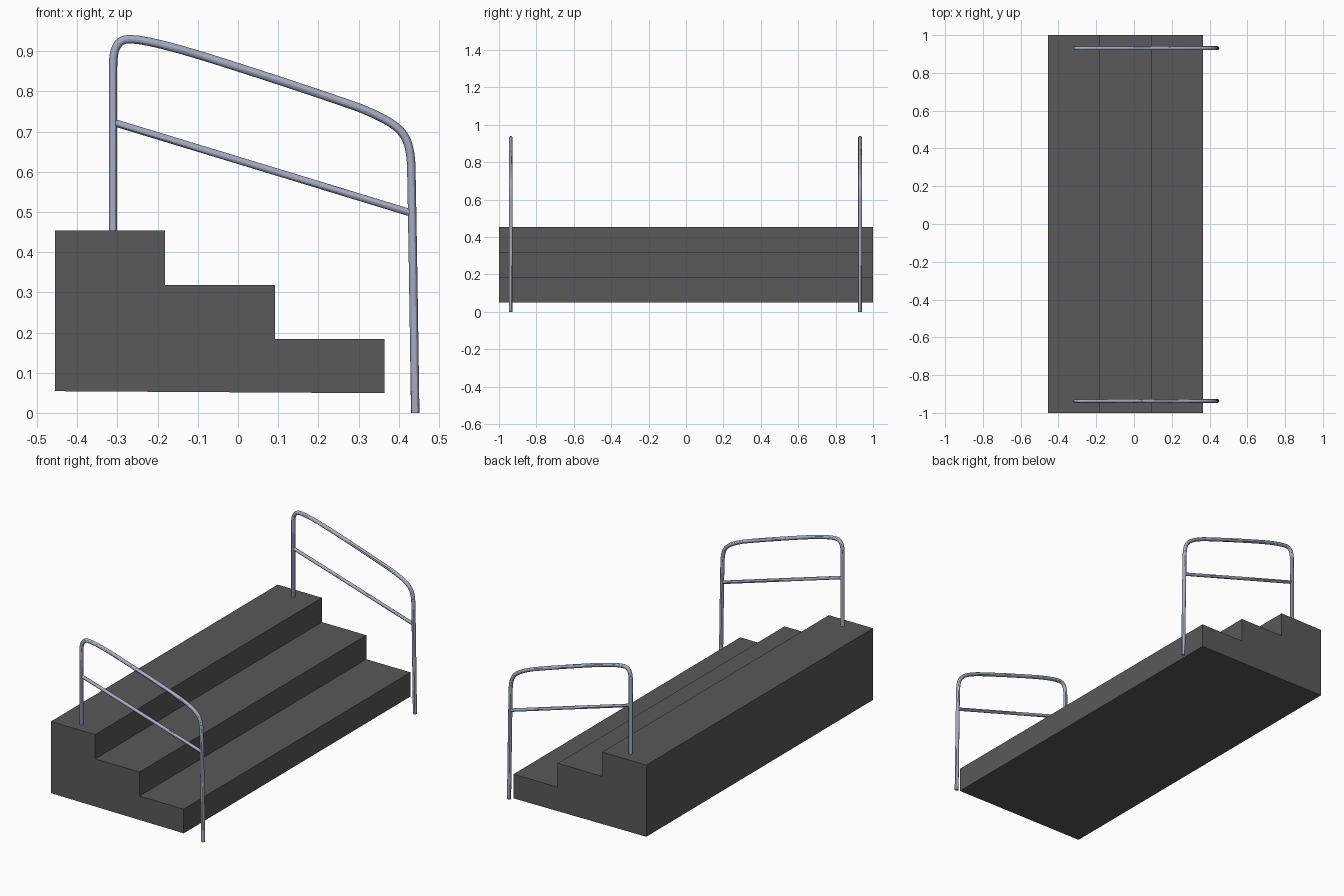
import bpy
from mathutils import Vector

if "Cube" in bpy.data.objects:
    bpy.data.objects.remove(bpy.data.objects["Cube"])


def material(name, color):
    mat = bpy.data.materials.new(name)
    mat.diffuse_color = (*color, 1)
    mat.use_nodes = True
    mat.node_tree.nodes["Principled BSDF"].inputs["Base Color"].default_value = mat.diffuse_color
    return mat


dark = material("dark_grey", (0.1, 0.1, 0.1))
steel = material("steel", (0.38, 0.42, 0.56))


def tube(name, knots, y, radius):
    """Round tube along (left handle, knot, right handle) points in the xz plane."""
    curve = bpy.data.curves.new(name, "CURVE")
    curve.dimensions = "3D"
    curve.bevel_depth = radius
    curve.bevel_resolution = 4
    curve.resolution_u = 8
    curve.use_fill_caps = True
    spline = curve.splines.new("BEZIER")
    spline.bezier_points.add(len(knots) - 1)
    for bp, (left, co, right) in zip(spline.bezier_points, knots):
        bp.handle_left_type = bp.handle_right_type = "FREE"
        bp.co = Vector((co[0], y, co[1]))
        bp.handle_left = Vector((left[0], y, left[1]))
        bp.handle_right = Vector((right[0], y, right[1]))
    obj = bpy.data.objects.new(name, curve)
    bpy.context.collection.objects.link(obj)
    curve.materials.append(steel)
    bpy.ops.object.select_all(action="DESELECT")
    obj.select_set(True)
    bpy.context.view_layer.objects.active = obj
    bpy.ops.object.convert(target="MESH")
    bpy.ops.object.shade_smooth_by_angle()


# Stair block: stepped profile extruded along y
profile = [(-0.455, 0.054), (0.365, 0.049), (0.365, 0.184), (0.092, 0.184),
           (0.092, 0.318), (-0.182, 0.318), (-0.182, 0.454), (-0.455, 0.454)]
n = len(profile)
verts = [(x, y, z) for y in (-1, 1) for x, z in profile]
faces = [tuple(range(n)), tuple(range(2 * n - 1, n - 1, -1))]
faces += [(i, i + n, (i + 1) % n + n, (i + 1) % n) for i in range(n)]
mesh = bpy.data.meshes.new("stair_block")
mesh.from_pydata(verts, [], faces)
mesh.materials.append(dark)
bpy.context.collection.objects.link(bpy.data.objects.new("stair_block", mesh))

# Handrail path: rear post, sloping rail, front post
handrail = [
    ((-0.311, 0.44), (-0.311, 0.45), (-0.311, 0.58)),
    ((-0.311, 0.72), (-0.311, 0.86), (-0.311, 0.905)),
    ((-0.302, 0.930), (-0.27, 0.930), (-0.22, 0.930)),
    ((-0.09, 0.889), (0.0, 0.860), (0.10, 0.828)),
    ((0.20, 0.795), (0.30, 0.760), (0.355, 0.738)),
    ((0.388, 0.720), (0.405, 0.701), (0.422, 0.682)),
    ((0.428, 0.66), (0.431, 0.62), (0.435, 0.42)),
    ((0.438, 0.20), (0.441, 0.0), (0.441, -0.01)),
]
a, b = (-0.311, 0.723), (0.432, 0.497)
mid_rail = [(a, a, (-0.06, 0.647)), ((0.18, 0.574), b, b)]

for side, y in (("near", -0.937), ("far", 0.931)):
    tube(side + "_handrail", handrail, y, 0.0105)
    tube(side + "_mid_rail", mid_rail, y, 0.009)
